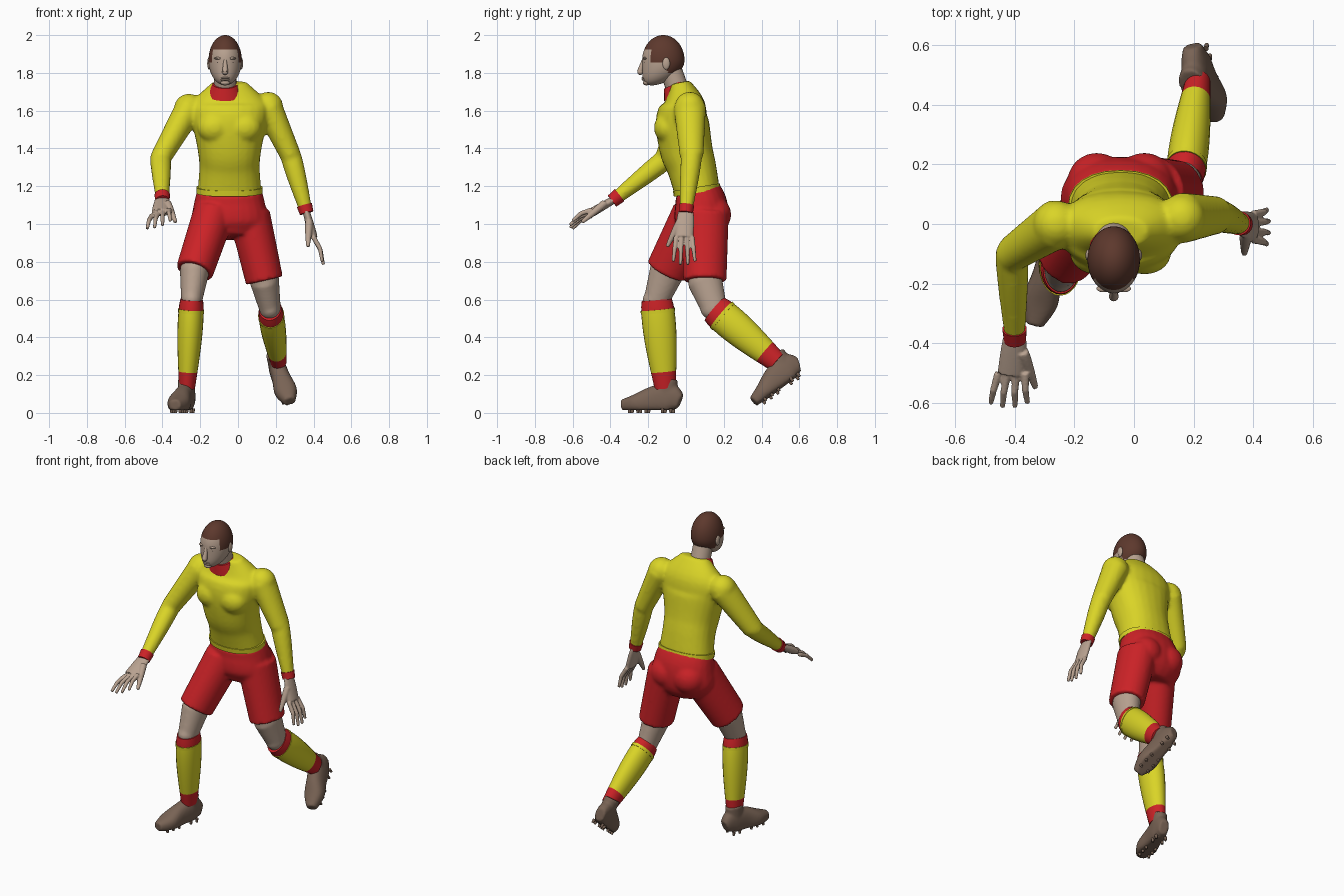
import bpy, bmesh, math
from mathutils import Vector, Matrix

cube = bpy.data.objects.get("Cube")
if cube:
    bpy.data.objects.remove(cube, do_unlink=True)


def material(name, *colour):
    m = bpy.data.materials.new(name)
    m.use_nodes = True
    m.diffuse_color = (*colour, 1)
    m.node_tree.nodes["Principled BSDF"].inputs["Base Color"].default_value = m.diffuse_color
    return m


yellow = material("yellow cloth", .7, .66, .02)
red = material("red cloth", .6, .016, .02)
skin = material("skin", .48, .36, .28)
hair = material("brown hair", .11, .04, .026)
leather = material("brown leather", .19, .125, .09)


def spline(a, b, c, d, t):
    """Smooth blend from b to c."""
    return b + (c - a) * t / 2 + (2 * a - 5 * b + 4 * c - d) * t * t / 2 + (3 * (b - c) + d - a) * t ** 3 / 2


def loft(bm, rows, square=1.0, paint=None, sides=24):
    """Skin a row of ovals (centre, half width, half depth) that stand across their path."""
    rings = []
    for i, (centre, width, depth) in enumerate(rows):
        along = rows[min(i + 1, len(rows) - 1)][0] - rows[max(i - 1, 0)][0]
        side = Vector((1, 0, 0))
        side = (side - side.project(along)).normalized()
        deep = along.normalized().cross(side)
        ring = []
        for k in range(sides):
            c, s = (math.copysign(abs(value) ** square, value)
                    for value in (math.cos(math.tau * k / sides), math.sin(math.tau * k / sides)))
            ring.append(bm.verts.new(centre + side * c * width + deep * s * depth))
        rings.append(ring)
    for i, (low, high) in enumerate(zip(rings, rings[1:])):
        for k in range(sides):
            face = bm.faces.new((low[k - 1], low[k], high[k], high[k - 1]))
            face.material_index = int(paint(i / (len(rings) - 2))) if paint else 0
    for end in (rings[0], rings[-1]):
        bm.faces.new(end).material_index = 1 if paint else 0


def body(bm, rows, steps=5, **options):
    """Loft a few key ovals with smooth in-between ovals."""
    keys = [rows[0], *rows, rows[-1]]
    smooth = [tuple(spline(*values, k / steps) for values in zip(*keys[i:i + 4]))
              for i in range(len(rows) - 1) for k in range(steps)]
    loft(bm, smooth + [rows[-1]], **options)


def limb(bm, start, end, first, last, bulge=0, flat=1.0, steps=16, **options):
    """A tapering tube whose muscle swells nearer its start."""
    rows = []
    for i in range(steps + 1):
        t = i / steps
        radius = first + (last - first) * t + bulge * math.sin(math.pi * t ** .7)
        rows.append((start.lerp(end, t), radius, radius * flat))
    loft(bm, rows, **options)


def ball(bm, centre, *radii):
    scale = radii if len(radii) == 3 else radii * 3
    bmesh.ops.create_uvsphere(bm, u_segments=20, v_segments=12, radius=1,
                              matrix=Matrix.Translation(centre) @ Matrix.Diagonal((*scale, 1)))


def finish(name, bm, *mats, voxel=0, relax=4):
    """Turn the bmesh into an object, optionally fusing its shells into one skin."""
    bmesh.ops.recalc_face_normals(bm, faces=bm.faces)
    mesh = bpy.data.meshes.new(name)
    bm.to_mesh(mesh)
    bm.free()
    for m in mats:
        mesh.materials.append(m)
    obj = bpy.data.objects.new(name, mesh)
    bpy.context.collection.objects.link(obj)
    bpy.ops.object.select_all(action='DESELECT')
    obj.select_set(True)
    bpy.context.view_layer.objects.active = obj
    bpy.ops.object.shade_smooth_by_angle(angle=math.radians(55))
    if voxel:
        fuse = obj.modifiers.new("fuse", 'REMESH')
        fuse.mode, fuse.voxel_size, fuse.use_smooth_shade = 'VOXEL', voxel, True
        soft = obj.modifiers.new("soften", 'SMOOTH')
        soft.factor, soft.iterations = .5, relax


def tube(name, mats, *shape, **options):
    bm = bmesh.new()
    limb(bm, *shape, **options)
    finish(name, bm, *mats)


def trunk(x, *levels):
    """Ovals given as height, depth position, half width and half depth."""
    return [(Vector((x, y, z)), width, depth) for z, y, width, depth in levels]


# Joints of the striding pose
spine, face = -.045, -.068
arms = {"right": [Vector(p) for p in ((-.26, 0, 1.61), (-.41, -.1, 1.35), (-.4, -.38, 1.13))],
        "left": [Vector(p) for p in ((.16, .02, 1.62), (.28, .03, 1.36), (.36, 0, 1.07))]}
legs = {"right": [Vector(p) for p in ((-.13, .05, 1.05), (-.23, -.1, .75), (-.245, -.155, .6), (-.27, -.11, .13))],
        "left": [Vector(p) for p in ((.06, .1, 1.05), (.14, .1, .7), (.17, .15, .55), (.215, .48, .27))]}

# Shirt: torso, chest and sleeves fused together
bm = bmesh.new()
body(bm, trunk(spine, (1.17, .06, .17, .12), (1.3, .03, .16, .13), (1.4, 0, .17, .14),
               (1.55, -.02, .2, .14), (1.64, -.01, .2, .11), (1.75, -.03, .09, .05)), square=.9)
for s in (-1, 1):
    ball(bm, (spine + s * .08, -.1, 1.51), .09, .07, .08)
for shoulder, elbow, wrist in arms.values():
    ball(bm, shoulder, .08)
    ball(bm, elbow, .055)
    limb(bm, shoulder, elbow, .075, .055, flat=1.15)
    limb(bm, elbow, wrist, .055, .034, bulge=.004)
finish("shirt", bm, yellow, voxel=.011, relax=6)
bm = bmesh.new()
loft(bm, trunk(spine, (1.165, .06, .176, .126), (1.195, .055, .176, .126)), square=.9)
finish("shirt_hem", bm, yellow)
tube("collar", [red], Vector((face, -.04, 1.685)), Vector((face, -.065, 1.74)), .098, .066, flat=.85)

# Shorts: pelvis, seat and thighs fused together
bm = bmesh.new()
body(bm, trunk(spine, (1.18, .06, .17, .12), (1.1, .08, .19, .14), (1, .08, .2, .14), (.93, .07, .14, .1)), square=.9)
for s in (-1, 1):
    ball(bm, (spine + s * .08, .14, 1.05), .1)
for hip, hem, knee, ankle in legs.values():
    limb(bm, hip, hem, .11, .1, flat=1.15)
finish("shorts", bm, red, voxel=.011)

# Knees and banded socks
for name, (hip, hem, knee, ankle) in legs.items():
    bm = bmesh.new()
    limb(bm, hip.lerp(hem, .8), hem, .08, .078, flat=1.15)
    limb(bm, hem, knee, .078, .057, flat=1.2)
    ball(bm, hem, .078, .09, .08)
    ball(bm, knee, .056, .075, .06)
    finish(name + "_knee", bm, skin, voxel=.009)
    tube(name + "_sock", [yellow, red], knee, ankle, .06, .042, bulge=.013, flat=1.32,
         paint=lambda t: t < .12 or t > .86)
    tube(name + "_sock_lip", [yellow], knee.lerp(ankle, .11), knee.lerp(ankle, .15), .069, .069, flat=1.32)


# Boots: built along -y from the heel, then posed
def boot(name, heel, toe, shin):
    heel, toe, up = Vector(heel), Vector(toe), Vector(shin)
    forward = (toe - heel).normalized()
    up = (up - up.project(forward)).normalized()
    pose = Matrix((up.cross(forward), -forward, up)).transposed().to_4x4()
    pose.translation = heel
    bm = bmesh.new()
    profile = ((0, .06, .03, .04), (.06, .08, .045, .08), (.15, .07, .05, .07), (.24, .05, .06, .05), (.32, .04, .03, .03))
    body(bm, [(Vector((0, -y, z)), width, height) for y, z, width, height in profile], square=.85)
    limb(bm, Vector((0, -.08, .07)), Vector((0, -.07, .18)), .045, .045, flat=1.25)
    for v in bm.verts:
        v.co.z = max(v.co.z, .015)
    bm.transform(pose)
    finish(name, bm, leather, voxel=.008)
    bm = bmesh.new()
    for row in (1, 2, 4, 5, 6):
        for x in (-.03, .03):
            spot = Matrix.Translation((x, -row * .045, .012))
            bmesh.ops.create_cone(bm, cap_ends=True, segments=10, radius1=.007, radius2=.01, depth=.024, matrix=spot)
    bm.transform(pose)
    finish(name + "_studs", bm, leather)


boot("right_boot", (-.255, -.03, 0), (-.335, -.34, 0), (0, 0, 1))
boot("left_boot", (.205, .635, .21), (.28, .385, .03), legs["left"][2] - legs["left"][3])


# Cuffs and hands: palm, four fanned fingers and a thumb on the across side
def hand(name, knuckles, tips, across, thumb, palm, flat):
    shoulder, elbow, wrist = arms[name]
    knuckles, tips, across = Vector(knuckles), Vector(tips), Vector(across)
    tube(name + "_cuff", [red], elbow.lerp(wrist, .9), elbow.lerp(wrist, 1.04), .041, .037)
    bm = bmesh.new()
    limb(bm, wrist, knuckles, palm * .8, palm, bulge=.002, flat=flat)
    arch = (tips - knuckles).cross(across).normalized() * .012
    if arch.z < 0:
        arch.negate()
    for k in (-1.5, -.5, .5, 1.5):
        base = knuckles + across * k
        tip = base.lerp(tips + across * k * 1.4, 1.1 - abs(k) * .12)
        bend = base.lerp(tip, .5) + arch
        limb(bm, base, bend, .014, .012, sides=10)
        limb(bm, bend, tip, .012, .009, sides=10)
        ball(bm, bend, .012)
    root = wrist.lerp(knuckles, .4) + across
    limb(bm, root, Vector(thumb), .02, .01, bulge=.003, sides=10)
    finish(name + "_hand", bm, skin, voxel=.005, relax=2)


hand("right", (-.41, -.5, 1.06), (-.42, -.61, .99), (.03, 0, .01), (-.33, -.55, 1.01), .048, .5)
hand("left", (.4, -.01, .93), (.45, -.01, .79), (0, -.028, 0), (.37, -.1, .88), .022, 2.2)

# Neck and head: an egg with the jaw drawn forward, hair above the hairline
tube("neck", [skin], Vector((face, -.03, 1.67)), Vector((face, -.085, 1.83)), .06, .058)
bm = bmesh.new()
bmesh.ops.create_uvsphere(bm, u_segments=48, v_segments=36, radius=1)
for v in bm.verts:
    x, y, z = v.co
    jaw = min(z, 0) ** 2
    v.co = face + x * .088, y * .112 - .12 - jaw * .06, 1.867 + z * .133
for f in bm.faces:
    spot = f.calc_center_median()
    hairline = 1.92 if spot.y < -.185 else 1.855 if spot.y < -.1 else 1.8
    f.material_index = int(spot.z > hairline)
finish("head", bm, skin, hair)

# Facial features
bm = bmesh.new()
limb(bm, Vector((face, -.225, 1.87)), Vector((face, -.244, 1.805)), .008, .016)
ball(bm, (face, -.242, 1.805), .016)
for height in (1.764, 1.773):
    ball(bm, (face, -.222, height), .024, .013, .006)
ball(bm, (face, -.21, 1.748), .025, .018, .014)
for s in (-1, 1):
    ball(bm, (face + s * .034, -.217, 1.877), .024, .012, .007)
    ball(bm, (face + s * .034, -.209, 1.856), .014, .013, .007)
    ball(bm, (face + s * .085, -.105, 1.85), .01, .02, .032)
finish("face_features", bm, skin)
